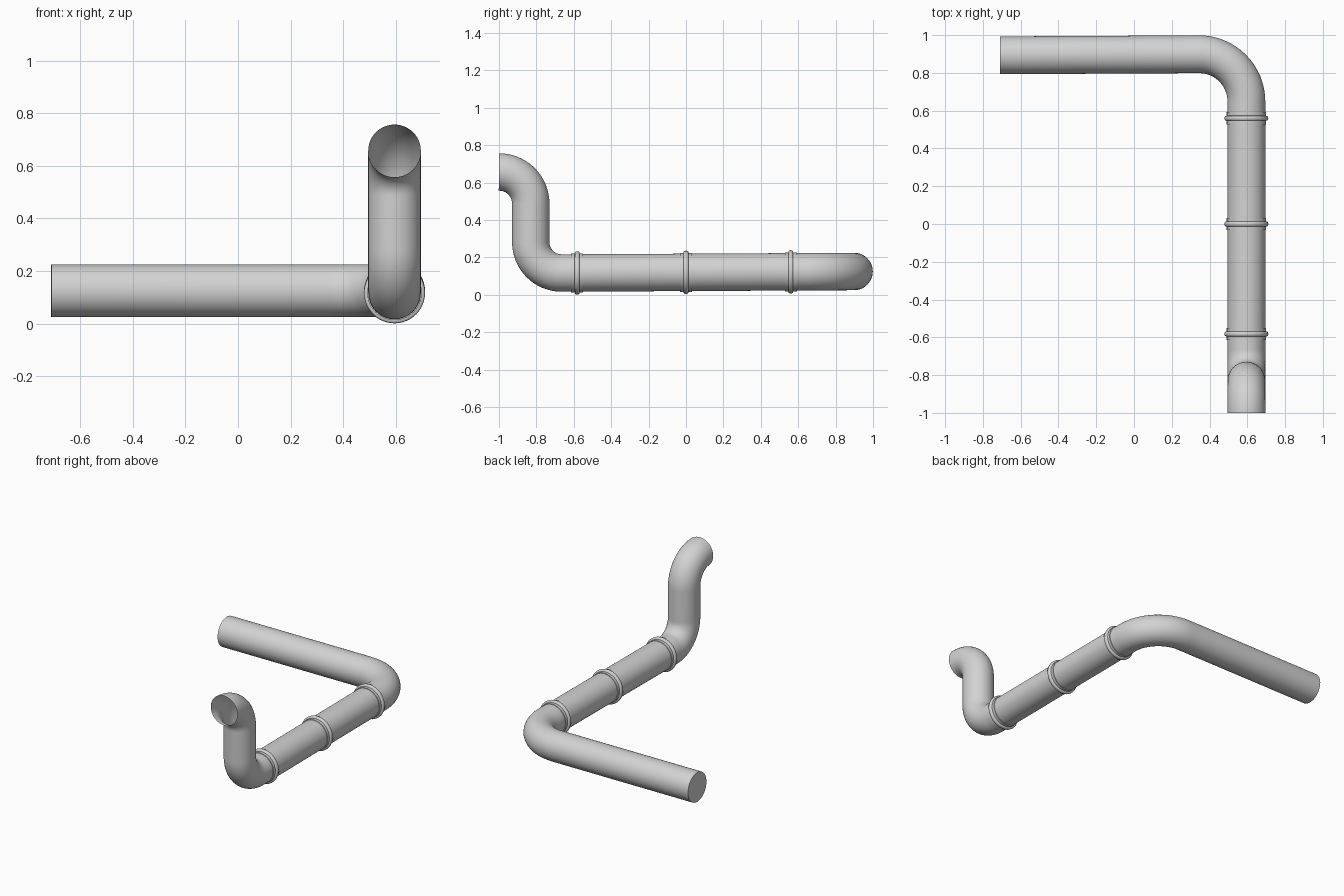
import bpy, bmesh, math
from mathutils import Vector

cube = bpy.data.objects.get("Cube")
if cube:
    bpy.data.objects.remove(cube, do_unlink=True)

SIDES = 48
PIPE_R = 0.1

grey = bpy.data.materials.new("pipe grey")
grey.use_nodes = True
grey.diffuse_color = (0.65, 0.65, 0.65, 1)
grey.node_tree.nodes["Principled BSDF"].inputs["Base Color"].default_value = (0.65, 0.65, 0.65, 1)


def fillet_path(corners, radii, steps=16):
    """Round the inner corners of a polyline with circular arcs."""
    pts = [Vector(c) for c in corners]
    path = [pts[0]]
    for i, r in enumerate(radii, 1):
        p = pts[i]
        a = (pts[i - 1] - p).normalized()
        b = (pts[i + 1] - p).normalized()
        half = a.angle(b) / 2
        centre = p + (a + b).normalized() * r / math.sin(half)
        start = p + a * r / math.tan(half) - centre
        end = p + b * r / math.tan(half) - centre
        turn = start.angle(end)
        for k in range(steps + 1):
            t = k / steps
            q = centre + (start * math.sin((1 - t) * turn) + end * math.sin(t * turn)) / math.sin(turn)
            if (q - path[-1]).length > 0.001:
                path.append(q)
    path.append(pts[-1])
    return path


def sweep(name, path, radii, cap_end=False):
    """Run a circle along a path, with one radius for each point."""
    bm = bmesh.new()
    rings = []
    u = Vector((1, 0, 0))
    last = len(path) - 1
    old = None
    for i, (p, r) in enumerate(zip(path, radii)):
        ahead = (path[min(i + 1, last)] - p).normalized()
        behind = (p - path[max(i - 1, 0)]).normalized()
        t = (ahead + behind).normalized()
        if old:
            u = old.rotation_difference(t) @ u
        u = (u - t * u.dot(t)).normalized()
        v = t.cross(u)
        old = t
        angles = [math.tau * k / SIDES for k in range(SIDES)]
        rings.append([bm.verts.new(p + (u * math.cos(a) + v * math.sin(a)) * r) for a in angles])
    for low, high in zip(rings, rings[1:]):
        for k in range(SIDES):
            n = (k + 1) % SIDES
            bm.faces.new((low[k], low[n], high[n], high[k]))
    if cap_end:
        bm.faces.new(rings[-1])
    mesh = bpy.data.meshes.new(name)
    bm.to_mesh(mesh)
    bm.free()
    mesh.materials.append(grey)
    obj = bpy.data.objects.new(name, mesh)
    bpy.context.collection.objects.link(obj)
    bpy.ops.object.select_all(action='DESELECT')
    obj.select_set(True)
    bpy.context.view_layer.objects.active = obj
    bpy.ops.object.shade_smooth_by_angle(angle=math.radians(35))
    return obj


# Bent pipe: open mouth at the front, closed at the far end of the side arm
X = 0.595
path = fillet_path(
    [(X, -1, 0.657), (X, -0.83, 0.657), (X, -0.83, 0.116), (X, 0.9, 0.125), (-0.71, 0.893, 0.125)],
    [0.169, 0.165, 0.25])
sweep("bent_pipe", path, [PIPE_R] * len(path), cap_end=True)

# Joint collars: a thin sleeve with a raised rounded bead around its middle
SLEEVE, BEAD, HALF, BEAD_HALF = 0.104, 0.116, 0.032, 0.013
profile = [(-HALF, PIPE_R - 0.002), (-HALF, SLEEVE), (-BEAD_HALF, SLEEVE)]
for k in range(9):
    a = math.pi * k / 8
    profile.append((-BEAD_HALF * math.cos(a), SLEEVE + (BEAD - SLEEVE) * math.sin(a) ** 0.6 if 0 < k < 8 else SLEEVE))
profile += [(BEAD_HALF, SLEEVE), (HALF, SLEEVE), (HALF, PIPE_R - 0.002)]
for name, y in (("front_collar", -0.582), ("middle_collar", 0.0), ("rear_collar", 0.56)):
    z = 0.116 + 0.009 * (y + 0.83) / 1.73
    # A tiny spread keeps the points of the end walls apart
    line = [Vector((X, y + s + 0.00001 * i, z)) for i, (s, r) in enumerate(profile)]
    sweep(name, line, [r for s, r in profile])
